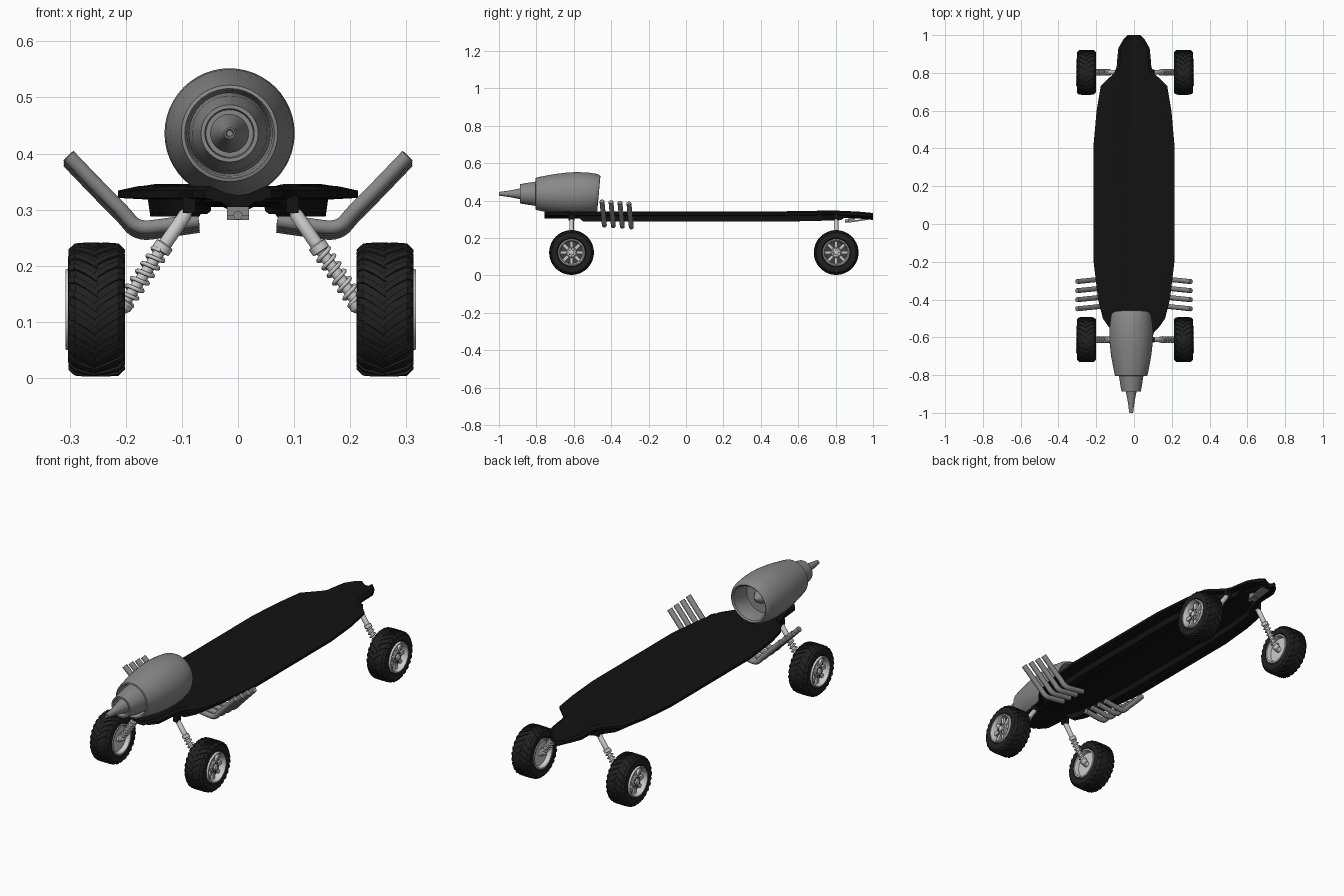
import bpy, bmesh, math
from mathutils import Vector, Matrix

if "Cube" in bpy.data.objects:
    bpy.data.objects.remove(bpy.data.objects["Cube"])


def material(name, v):
    m = bpy.data.materials.new(name)
    m.diffuse_color = (v, v, v, 1)
    m.use_nodes = True
    m.node_tree.nodes["Principled BSDF"].inputs["Base Color"].default_value = m.diffuse_color
    return m


BLACK = material("deck_black", 0.006)
RUBBER = material("rubber", 0.015)
STEEL = material("steel", 0.25)
BRIGHT = material("bright_metal", 0.55)
DARK = material("dark_recess", 0.05)


def finish(bm, name, mat, loc=(0, 0, 0), angle=30):
    bmesh.ops.recalc_face_normals(bm, faces=bm.faces)
    me = bpy.data.meshes.new(name)
    bm.to_mesh(me)
    bm.free()
    ob = bpy.data.objects.new(name, me)
    bpy.context.collection.objects.link(ob)
    ob.location = loc
    me.materials.append(mat)
    bpy.ops.object.select_all(action='DESELECT')
    ob.select_set(True)
    bpy.context.view_layer.objects.active = ob
    bpy.ops.object.shade_smooth_by_angle(angle=math.radians(angle))
    return ob


def loft(bm, rings, closed=False, caps=True):
    """Join rings of points; optionally close the ring sequence."""
    vs = [[bm.verts.new(p) for p in r] for r in rings]
    n = len(vs[0])
    for i in range(len(vs) if closed else len(vs) - 1):
        a, b = vs[i], vs[(i + 1) % len(vs)]
        for j in range(n):
            k = (j + 1) % n
            bm.faces.new((a[j], a[k], b[k], b[j]))
    if caps and not closed:
        bm.faces.new(vs[0])
        bm.faces.new(vs[-1])


def lathe(name, prof, mat, to=Vector((0, 1, 0)), loc=(0, 0, 0), seg=40, closed=False, shear=0):
    """Revolve (distance, radius) pairs about a direction."""
    q = Vector(to).to_track_quat('Z', 'Y')
    rings = []
    for d, r in prof:
        rings.append([q @ Vector((r * math.cos(t), r * math.sin(t), d))
                      for t in (2 * math.pi * i / seg for i in range(seg))])
    bm = bmesh.new()
    loft(bm, rings, closed)
    if shear:
        for v in bm.verts:
            if v.co.y > -0.53:
                v.co.y += shear * (v.co.z - 0.1)
    return finish(bm, name, mat, loc)


def tube(name, pts, r, mat, smooth=True, res=3):
    cu = bpy.data.curves.new(name, 'CURVE')
    cu.dimensions = '3D'
    cu.bevel_depth = r
    cu.bevel_resolution = res
    cu.use_fill_caps = True
    sp = cu.splines.new('NURBS' if smooth else 'POLY')
    sp.points.add(len(pts) - 1)
    for p, c in zip(sp.points, pts):
        p.co = (*c, 1)
    if smooth:
        sp.order_u = 3
        sp.use_endpoint_u = True
        sp.resolution_u = 6
    cu.materials.append(mat)
    ob = bpy.data.objects.new(name, cu)
    bpy.context.collection.objects.link(ob)


def box(name, size, loc, mat, rot=None):
    bm = bmesh.new()
    bmesh.ops.create_cube(bm, size=1)
    bmesh.ops.scale(bm, vec=size, verts=bm.verts)
    if rot:
        bmesh.ops.rotate(bm, matrix=rot, verts=bm.verts)
    return finish(bm, name, mat, loc)


# Deck: station = y, half width, z shift, underside rail depth
stations = [(-.757, .06, 0, 0), (-.73, .082, 0, 0), (-.64, .09, 0, 0), (-.575, .105, 0, .004),
            (-.55, .13, 0, .026), (-.5, .165, 0, .026), (-.4, .19, 0, .026), (-.2, .214, 0, .026),
            (.42, .214, 0, .026), (.6, .198, .001, .026), (.73, .176, .004, .026),
            (.8, .105, .004, .026), (.83, .092, .003, .02), (.86, .09, .002, 0), (.93, .083, -.002, 0),
            (.975, .058, -.006, 0), (1.0, .035, -.009, 0)]
half = [(0, .326, 0), (.3, .328, 0), (.83, .342, 0), (1, .334, 0), (1, .321, 0),
        (.75, .318, 0), (.73, .314, 1), (.53, .314, 1), (.5, .314, 0), (.28, .305, 0), (0, .305, 0)]
section = half + [(-u, z, k) for u, z, k in half[-2:0:-1]]
bm = bmesh.new()
loft(bm, [[(u * w, y, z + dz - k * rail) for u, z, k in section] for y, w, dz, rail in stations])
finish(bm, "deck", BLACK, angle=25)

# Small tilted plate and knob under the nose
box("nose_plate", (.04, .11, .008), (0, .92, .293), STEEL, Matrix.Rotation(.14, 3, 'X'))
box("nose_plate_block", (.04, .03, .024), (0, .885, .296), STEEL)
lathe("nose_knob", [(0, .008), (.03, .008)], STEEL, loc=(0, .85, .29), seg=16)

# Jet engine
EC = (-.015, 0, .436)
lathe("engine_nacelle", [(-.74, .072), (-.795, .076), (-.805, .08), (-.803, .086), (-.78, .091),
                         (-.70, .106), (-.63, .114), (-.58, .116), (-.52, .113), (-.475, .106),
                         (-.462, .1), (-.457, .093), (-.463, .086), (-.50, .078), (-.54, .079),
                         (-.57, .08)], STEEL, loc=EC, seg=48, closed=True, shear=.09)
lathe("engine_fan_disc", [(-.58, .081), (-.565, .081)], STEEL, loc=EC)
lathe("engine_spinner", [(-.57, .034), (-.55, .03), (-.53, .018), (-.52, .003)], STEEL, loc=EC)
lathe("engine_core", [(-.72, .072), (-.79, .067), (-.81, .064), (-.86, .056), (-.888, .051),
                      (-.888, .044), (-.86, .042), (-.74, .042)], STEEL, loc=EC, closed=True)
lathe("engine_core_bulkhead", [(-.86, .05), (-.84, .05)], STEEL, loc=EC)
lathe("engine_tail_cone", [(-.85, .036), (-.885, .029), (-.94, .018), (-1, .01),
                           (-1, .007), (-.96, .005)], STEEL, loc=EC)

# Exhaust pipes, four per side
path = [(.07, .277), (.13, .268), (.18, .262), (.205, .293), (.235, .322), (.302, .392)]
for s in (-1, 1):
    for i in range(4):
        y, dz = -.437 + .048 * i, .004 - .0033 * i
        pts = [(s * x, y - (z - .27) * .1, z + dz) for x, z in path]
        tube("exhaust_pipe", pts, .013, STEEL)


# Tyre with chevron lugs
def tyre(loc, s):
    prof = [(-.04, .07), (-.049, .078), (-.051, .093), (-.047, .107), (-.038, .114), (0, .116)]
    prof += [(-x, r) for x, r in prof[-2::-1]]
    lathe("tyre", prof, RUBBER, (1, 0, 0), loc, 48, closed=True)
    bm = bmesh.new()
    for side in (-1, 1):
        for k in range(26):
            a0 = 2 * math.pi * (k + (.25 if side > 0 else 0)) / 26
            rings = []
            for x, r, sweep in ((-.002, .1195, 0), (.02, .1195, .14), (.039, .118, .24), (.0505, .107, .27)):
                ring = []
                for rr, da in ((r - .014, -.065), (r, -.055), (r, .055), (r - .014, .065)):
                    a = a0 + sweep + da
                    ring.append((side * (x - (.006 if rr < r and x > .045 else 0)),
                                 -rr * math.cos(a), rr * math.sin(a)))
                rings.append(ring)
            loft(bm, rings)
    finish(bm, "tyre_tread", RUBBER, loc)


# Rim: dished barrel, spokes, hub and bolts; s points outward
def rim(loc, s):
    out = (s, 0, 0)
    lathe("rim_barrel", [(.05, .073), (.055, .071), (.055, .066), (.048, .062), (.02, .058), (-.03, .06),
                         (-.05, .066), (-.05, .073), (-.03, .071), (.03, .071)], BRIGHT, out, loc, closed=True)
    lathe("rim_back_disc", [(-.03, .061), (-.024, .061)], BRIGHT, out, loc)
    lathe("rim_recess", [(-.023, .06), (.024, .06)], DARK, out, loc)
    lathe("rim_hub", [(.02, .03), (.04, .028), (.043, .024), (.043, .014), (.05, .013), (.052, .009)],
          BRIGHT, out, loc, 24)
    for k in range(8):
        a = math.pi * k / 4
        d = Vector((0, math.cos(a), math.sin(a)))
        c = Vector(loc)
        box("rim_spoke", (.016, .036, .016), c + d * .044 + Vector((s * .028, 0, 0)), BRIGHT,
            Matrix.Rotation(a, 3, 'X'))
        lathe("rim_bolt", [(.04, .0035), (.046, .0035)], DARK, out, c + d * .02, 6)


# Coil-over strut from deck to wheel
def strut(top, bottom):
    a, b = Vector(top), Vector(bottom)
    d = b - a
    L = d.length
    lathe("strut_body", [(0, .007), (.012, .012), (.075, .012), (.077, .017), (.09, .017), (.092, .010),
                         (L - .025, .010), (L - .023, .017), (L - .012, .017), (L, .009)], BRIGHT, d, a, 20)
    lathe("strut_top_pin", [(-.014, .009), (.014, .009)], BRIGHT, (0, 1, 0), a, 16)
    q = d.to_track_quat('Z', 'Y')
    n, turns = 84, 7
    pts = [a + q @ Vector((.0145 * math.cos(t), .0145 * math.sin(t), .09 + (L - .108) * i / n))
           for i, t in ((i, 2 * math.pi * turns * i / n) for i in range(n + 1))]
    tube("strut_coil", pts, .0038, BRIGHT, False, 1)
    box("strut_mount", (.022, .03, .03), a + Vector((0, 0, .008)), BLACK)


for y in (-.612, .803):
    for s in (-1, 1):
        c = (.005 + s * .257, y, .122)
        tyre(c, s)
        rim(c, s)
        strut((.005 + s * .092, y, .301), (.005 + s * .218, y, .118))
        lathe("axle_stub", [(-.03, .014), (-.048, .012)], BRIGHT, (s, 0, 0), c, 20)
